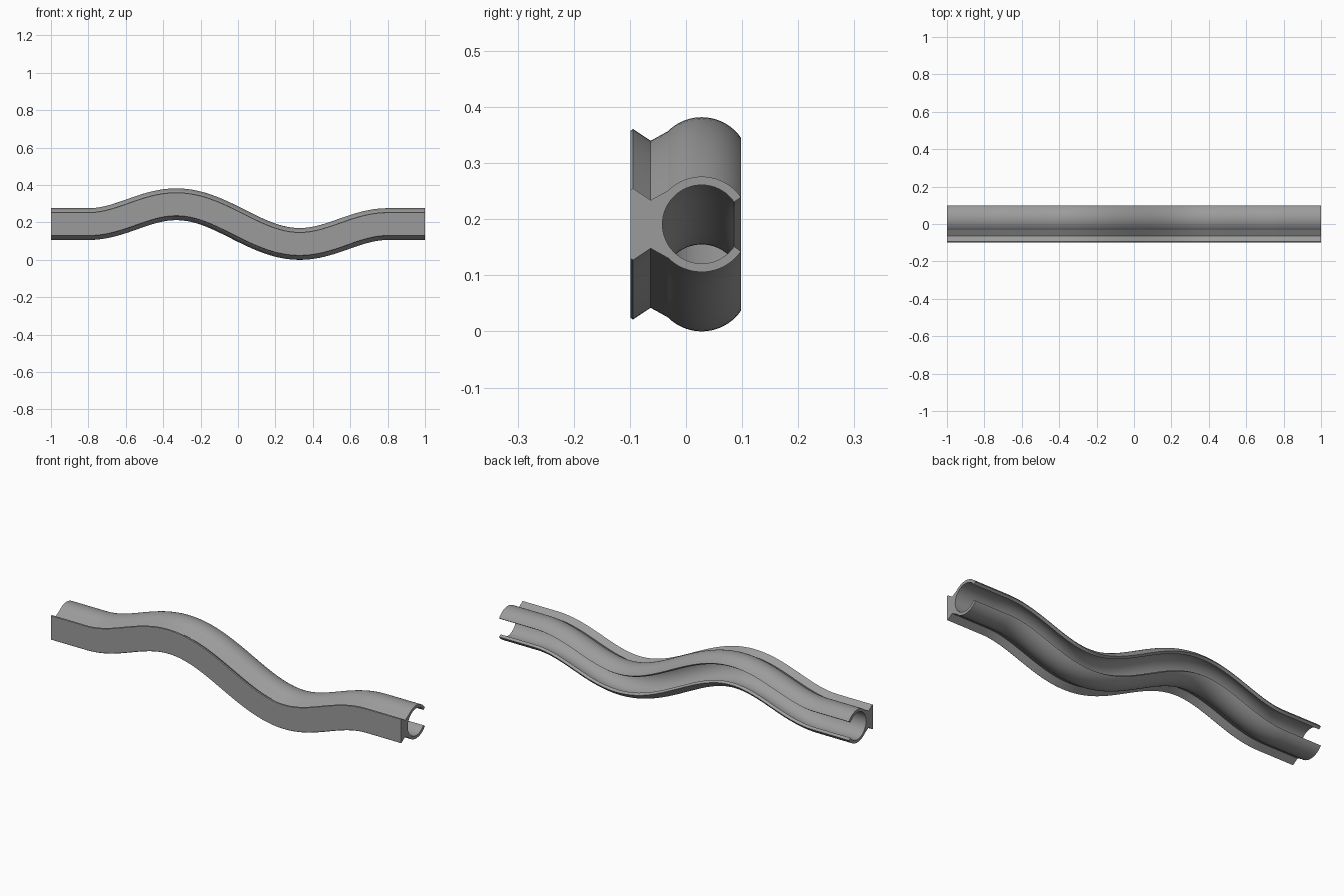
import bpy, bmesh, math

if "Cube" in bpy.data.objects:
    bpy.data.objects.remove(bpy.data.objects["Cube"])

CY, R_OUT, R_IN = 0.028, 0.085, 0.07   # tube centre and radii
Z0, AMP = 0.191, 0.106                 # mean height and wave height
X_FLAT, X_PEAK = 0.80, 0.33            # start of bend and crest position
LIP = math.asin(0.0482 / R_OUT)        # half angle of the rear slot


def arc(r, a0, a1, n):
    return [(CY + r * math.cos(a0 + (a1 - a0) * i / n),
             r * math.sin(a0 + (a1 - a0) * i / n)) for i in range(n + 1)]


def path(x):
    """Height and slope of the rail centre line."""
    s, a = (1 if x < 0 else -1), abs(x)
    if a >= X_FLAT:
        return Z0, 0.0
    if a > X_PEAK:
        k = math.pi / (X_FLAT - X_PEAK)
        t = (X_FLAT - a) * k
        return Z0 + s * AMP * (1 - math.cos(t)) / 2, AMP * k * math.sin(t) / 2
    k = math.pi / 2 / X_PEAK
    return Z0 - AMP * math.sin(k * x), -AMP * k * math.cos(k * x)


# Cross-section: slotted tube on a flared mounting strip
upper = arc(R_OUT, LIP, math.radians(135), 20)
upper += [(-0.063, 0.043), (-0.0945, 0.064), (-0.0985, 0.061)]
lower = [(y, -z) for y, z in reversed(upper)]
inner = arc(R_IN, 2 * math.pi - LIP, LIP, 48)
section = upper + lower + inner

# Sweep the section square to the wavy path
N = 80
xs = [-1] + [-X_FLAT + 2 * X_FLAT * i / N for i in range(N + 1)] + [1]
bm = bmesh.new()
rings = []
for x in xs:
    z, slope = path(x)
    a = math.atan(slope)
    rings.append([bm.verts.new((x - h * math.sin(a), y, z + h * math.cos(a)))
                  for y, h in section])
m = len(section)
for r0, r1 in zip(rings, rings[1:]):
    for i in range(m):
        j = (i + 1) % m
        bm.faces.new((r0[i], r0[j], r1[j], r1[i]))

# End caps
bm.faces.new(rings[0])
bm.faces.new(rings[-1])
bmesh.ops.recalc_face_normals(bm, faces=bm.faces)

mesh = bpy.data.meshes.new("wavy_rail")
bm.to_mesh(mesh)
bm.free()
rail = bpy.data.objects.new("wavy_rail", mesh)
bpy.context.collection.objects.link(rail)

grey = bpy.data.materials.new("mid_grey")
grey.diffuse_color = (0.33, 0.33, 0.33, 1)
grey.use_nodes = True
grey.node_tree.nodes["Principled BSDF"].inputs["Base Color"].default_value = grey.diffuse_color
mesh.materials.append(grey)

bpy.context.view_layer.objects.active = rail
rail.select_set(True)
bpy.ops.object.shade_smooth_by_angle(angle=math.radians(12))
